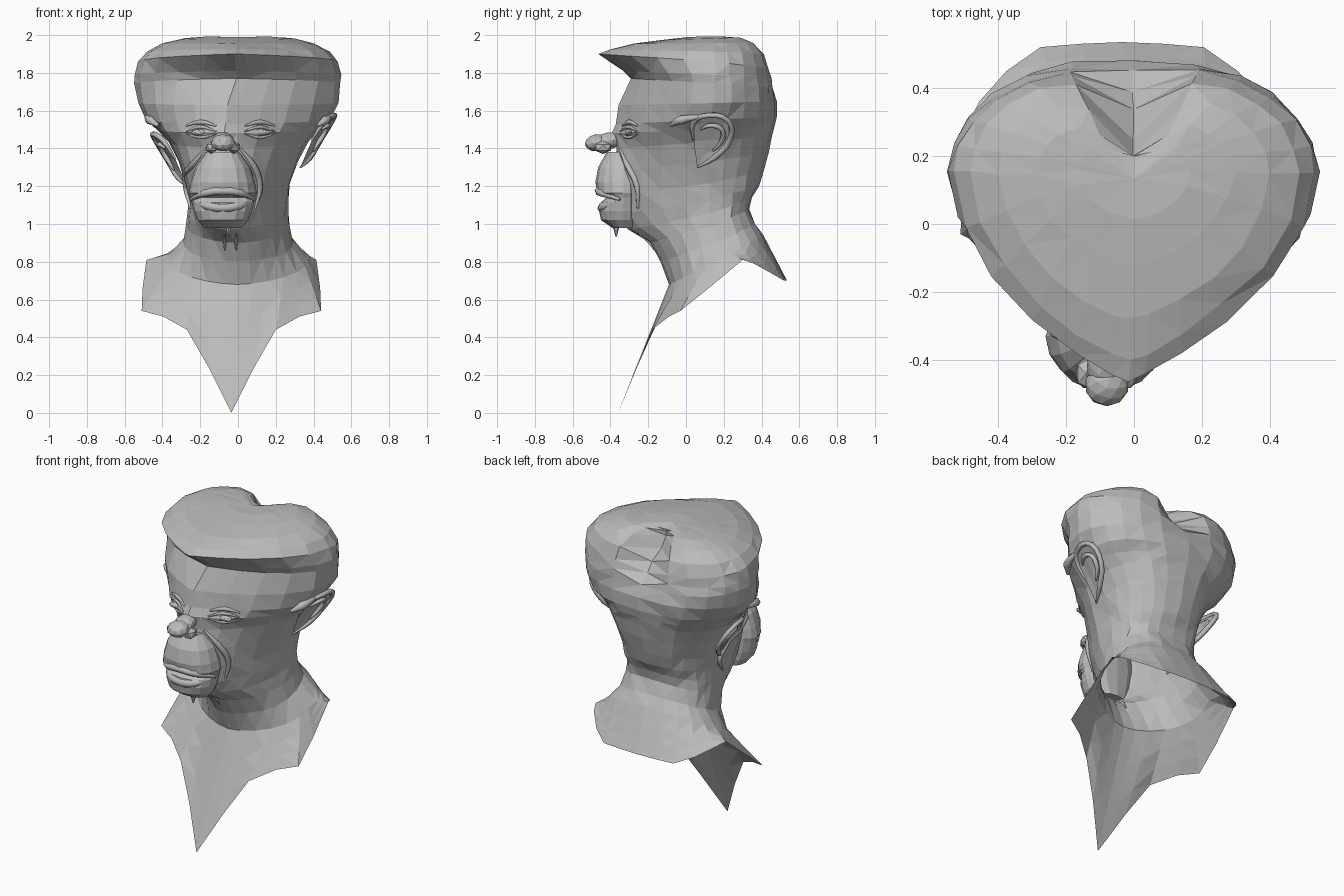
import bpy, bmesh, random
from math import sin, cos, pi, exp
from mathutils import Vector, Matrix
from mathutils.bvhtree import BVHTree

random.seed(4)
cube = bpy.data.objects.get("Cube")
if cube:
    bpy.data.objects.remove(cube)

grey = bpy.data.materials.new("plain grey")
grey.use_nodes = True
COLOUR = (0.5, 0.5, 0.5, 1)
grey.diffuse_color = COLOUR
grey.node_tree.nodes["Principled BSDF"].inputs["Base Color"].default_value = COLOUR


def finish(bm, name):
    bmesh.ops.recalc_face_normals(bm, faces=bm.faces)
    mesh = bpy.data.meshes.new(name)
    bm.to_mesh(mesh)
    bm.free()
    mesh.materials.append(grey)
    ob = bpy.data.objects.new(name, mesh)
    bpy.context.collection.objects.link(ob)
    return ob


def section(row, n, shift=0.0, back=0.8):
    """Egg-shaped ring: narrow at the front, full at the back."""
    zf, zb, yf, yb, w, ym, p = row
    ring = []
    for i in range(n):
        t = 2 * pi * i / n
        s, c = sin(t), cos(t)
        x = w * abs(s) ** (p if c > 0 else back) * (1 if s > 0 else -1)
        y = ym - c * ((ym - yf) if c > 0 else (yb - ym))
        z = zf + (zb - zf) * (1 - c) / 2
        ring.append(Vector((x + shift * max(0, min(1, -y / 0.4)), y, z)))
    return ring


def loft(name, rings, start=False, end=False):
    bm = bmesh.new()
    loops = [[bm.verts.new(v) for v in r] for r in rings]
    for a, b in zip(loops, loops[1:]):
        n = len(a)
        for i in range(n):
            j = (i + 1) % n
            bm.faces.new((a[i], a[j], b[j], b[i]))
    for loop, wanted in ((loops[0], start), (loops[-1], end)):
        if wanted:
            bmesh.ops.poke(bm, faces=[bm.faces.new(loop)])
    bmesh.ops.triangulate(bm, faces=[f for f in bm.faces if len(f.verts) > 3], quad_method='SHORT_EDGE')
    return finish(bm, name)


def blob(name, centre, size, tilt=0, detail=2):
    bm = bmesh.new()
    m = Matrix.Translation(centre) @ Matrix.Rotation(tilt, 4, 'X') @ Matrix.Diagonal((*size, 1))
    bmesh.ops.create_icosphere(bm, subdivisions=detail, radius=1, matrix=m)
    return finish(bm, name)


def tube(name, points, radius):
    """Soft fold of flesh that tapers at both ends."""
    cu = bpy.data.curves.new(name, 'CURVE')
    cu.dimensions = '3D'
    cu.bevel_depth, cu.bevel_resolution, cu.resolution_u = radius, 1, 3
    cu.use_fill_caps = True
    sp = cu.splines.new('BEZIER')
    sp.bezier_points.add(len(points) - 1)
    for i, (bp, co) in enumerate(zip(sp.bezier_points, points)):
        bp.co = co
        bp.handle_left_type = bp.handle_right_type = 'AUTO'
        bp.radius = 0.35 if i in (0, len(points) - 1) else 1
    cu.materials.append(grey)
    ob = bpy.data.objects.new(name, cu)
    bpy.context.collection.objects.link(ob)
    return ob


# Neck, face, overhanging hair and heart-shaped crown in one shell
# front z, back z, front y, back y, half width, widest y, front taper
ROWS = [
    (.68, .94, -.09, .41, .37, .17, 1.2), (.80, 1.0, -.13, .37, .295, .16, 1.1),
    (.90, 1.08, -.19, .335, .275, .15, 1.2), (.97, 1.14, -.30, .35, .265, .13, 1.4),
    (1.05, 1.2, -.38, .385, .265, .12, 1.6), (1.15, 1.28, -.39, .41, .28, .12, 1.5),
    (1.28, 1.38, -.39, .44, .315, .12, 1.4), (1.40, 1.47, -.37, .455, .37, .12, 1.4),
    (1.48, 1.52, -.39, .465, .43, .12, 1.4), (1.53, 1.57, -.37, .48, .485, .12, 1.5),
    (1.63, 1.65, -.355, .485, .53, .15, 1.6), (1.77, 1.72, -.29, .475, .545, .15, 1.6),
    (1.81, 1.77, -.33, .465, .545, .15, 1.65), (1.90, 1.82, -.46, .46, .53, .15, 1.75),
    (1.925, 1.90, -.40, .435, .485, .15, 1.7), (1.955, 1.96, -.28, .385, .40, .15, 1.5),
    (1.975, 1.99, -.12, .32, .29, .15, 1.3), (1.99, 2.0, .02, .26, .16, .15, 1),
]
N = 24
rings = []
for k, row in enumerate(ROWS):
    ring = section(row, N, -.07 if 2 < k < 11 else -.015)
    for v in ring:
        if 0 < k:
            v += Vector([random.uniform(-.006, .006) for _ in range(2)] + [0])
        if v.y > .15:                       # cleft between the two rear lobes
            g = exp(-(v.x / .11) ** 2)
            v.y -= (v.y - .2) * g * max(0, min(1, (v.z - 1.7) / .25))
            v.z -= .03 * g * (v.z > 1.85)
    rings.append(ring)
head = loft("head", rings, end=True)
skin = BVHTree.FromPolygons([v.co for v in head.data.vertices], [p.vertices for p in head.data.polygons])


def on_face(x, z):
    """Point on the front of the head at the given place."""
    return skin.ray_cast(Vector((x, -1, z)), Vector((0, 1, 0)))[0]


# Thin pointed bib and collar flaring from the neck
RIM = [(0, -.36, 0), (.06, -.31, .12), (.12, -.26, .24), (.235, -.18, .44), (.36, -.09, .51),
       (.475, -.03, .54), (.47, .12, .66), (.45, .3, .81), (.42, .36, .79), (.34, .45, .74),
       (.24, .52, .70), (.12, .53, .70), (0, .535, .70)]
rim = [Vector((x - .035, y, z)) for x, y, z in RIM]
rim += [Vector((-x - .035, y, z)) for x, y, z in RIM[-2:0:-1]]
neck = rings[0]
loft("collar", [neck] + [[a.lerp(b, f) for a, b in zip(neck, rim)] for f in (.35, .7, 1)])

# Muzzle with mouth crease and chin: z, front y, half width
FACE_X = -.08
MUZZLE = [(1.38, -.42, .09), (1.30, -.465, .145), (1.22, -.48, .17), (1.165, -.47, .18),
          (1.14, -.42, .17), (1.115, -.45, .165), (1.07, -.46, .155), (1.02, -.45, .135), (.98, -.39, .10)]
mz = [section((z, z, y, -.24, w, -.33, .8), 16) for z, y, w in MUZZLE]
loft("muzzle", [[v + Vector((FACE_X, 0, 0)) for v in r] for r in mz], True, True)


def across(spec):
    """Mirror half a path about the middle of the face."""
    half = [(FACE_X + x, y, z) for x, y, z in spec]
    return [(2 * FACE_X - x, y, z) for x, y, z in half[:0:-1]] + half


tube("upper_lip", across([(0, -.462, 1.175), (.09, -.445, 1.165), (.17, -.35, 1.13)]), .022)
tube("lower_lip", across([(0, -.445, 1.085), (.08, -.43, 1.095), (.155, -.35, 1.12)]), .025)

# Upturned nose
blob("nose_bridge", (FACE_X, -.41, 1.44), (.06, .09, .045), .2)
blob("nose_tip", (FACE_X, -.475, 1.43), (.065, .062, .045), .2)
for side, label in ((1, "left"), (-1, "right")):
    x = FACE_X + side * .06
    blob(label + "_nostril", (x, -.44, 1.405), (.035, .05, .035), 0, 1)

    # Eyes, lids, brows and cheek folds lying on the face
    e = -.04 + side * .155
    blob(label + "_eye", on_face(e, 1.485) + Vector((0, .012, 0)), (.055, .022, .018))
    for part, z, d, r in (("upper_lid", 1.502, .012, .011), ("lower_lid", 1.468, -.01, .010), ("brow", 1.53, .01, .014)):
        tube(label + "_" + part, [on_face(e + i * .08, z + (d if i == 0 else -d)) for i in (-1, 0, 1)], r)
    fold = ((.03, 1.40), (.10, 1.31), (.135, 1.2), (.11, 1.08))
    tube(label + "_cheek_fold", [on_face(x + side * a, z) for a, z in fold], .018)

    # Hair flap in front of the ear
    tube(label + "_sideburn", [(side * a, y, z) for a, y, z in ((.42, -.08, 1.52), (.465, -.03, 1.55), (.485, .1, 1.57))], .025)

    # Ear: rim, dished shell and inner fold; the right ear sits lower
    drop = Vector((0, 0, 0)) if side > 0 else Vector((-.06, -.02, -.10))
    EAR = [(.33, .06, 1.30), (.38, .15, 1.35), (.44, .235, 1.45), (.50, .22, 1.55),
           (.505, .12, 1.575), (.455, .04, 1.54), (.39, .04, 1.44)]

    def place(p):
        v = Vector(p) + drop
        v.x *= side
        return v

    ear = [place(p) for p in EAR]
    tube(label + "_ear_rim", ear, .015)
    hub = place((.40, .13, 1.44))
    loft(label + "_ear_shell", [ear, [v.lerp(hub, .45) for v in ear]], end=True)
    tube(label + "_ear_fold", [v.lerp(hub, .4) + Vector((side * .012, 0, 0)) for v in ear[1:6]], .014)

# Small tuft under the chin and ridges on the throat
bm = bmesh.new()
bmesh.ops.create_cone(bm, cap_ends=True, segments=6, radius1=.004, radius2=.025, depth=.08,
                      matrix=Matrix.Translation((-.05, -.37, .975)))
finish(bm, "chin_tuft")
for i, x in enumerate((-.07, -.01)):
    tube("throat_ridge_%d" % (i + 1), [on_face(x, z) for z in (.95, .91, .86)], .01)
